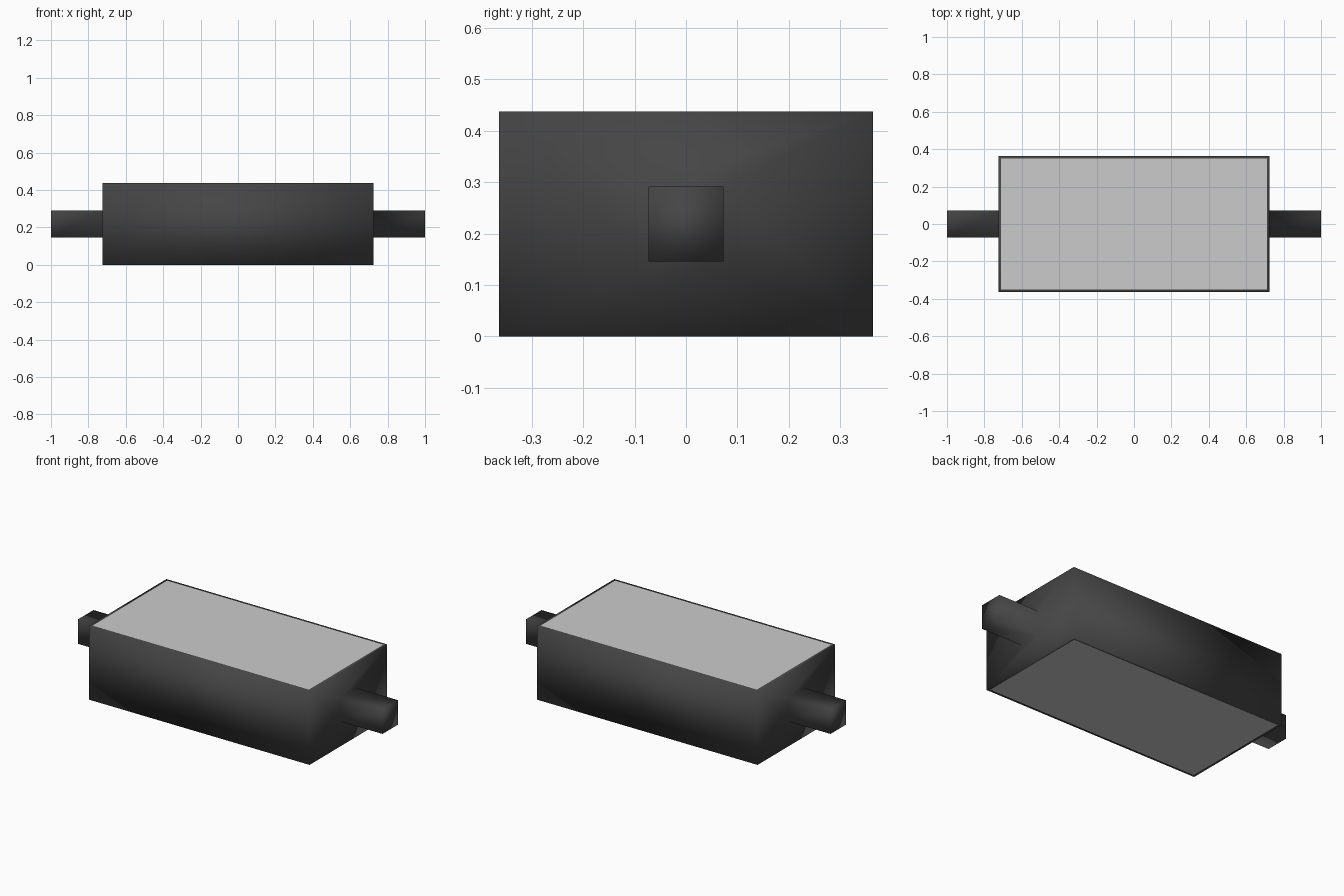
import bpy, bmesh
from mathutils import Vector

if "Cube" in bpy.data.objects:
    bpy.data.objects.remove(bpy.data.objects["Cube"])

HX, HY, HZ = 0.725, 0.364, 0.2185   # body half sizes
STUD = 0.0725                       # end stud half width
RIM = 0.015                         # dark border around the panels


def material(name, rgb):
    m = bpy.data.materials.new(name)
    m.diffuse_color = (*rgb, 1)
    m.use_nodes = True
    m.node_tree.nodes["Principled BSDF"].inputs["Base Color"].default_value = m.diffuse_color
    return m


def face_towards(bm, direction):
    """Outermost face looking along the direction."""
    d = Vector(direction)
    bm.normal_update()
    faces = [f for f in bm.faces if f.normal.dot(d) > 0.99]
    return max(faces, key=lambda f: f.calc_center_median().dot(d))


bm = bmesh.new()
bmesh.ops.create_cube(bm, size=2)
bmesh.ops.scale(bm, vec=(HX, HY, HZ), verts=bm.verts)
panels = []

# top and bottom panels inside a thin rim
for s in (1, -1):
    f = face_towards(bm, (0, 0, s))
    bmesh.ops.inset_region(bm, faces=[f], thickness=RIM, use_even_offset=True)
    panels.append(f)

# square studs drawn out of both end faces
for s in (1, -1):
    f = face_towards(bm, (s, 0, 0))
    f = bmesh.ops.inset_individual(bm, faces=[f], thickness=0.1) and f
    for v in f.verts:
        v.co.y = STUD if v.co.y > 0 else -STUD
        v.co.z = STUD if v.co.z > 0 else -STUD
    out = bmesh.ops.extrude_discrete_faces(bm, faces=[f])["faces"][0]
    for v in out.verts:
        v.co.x = s

# smooth dark shell, flat grey panels
for f in bm.faces:
    f.smooth = f not in panels
    f.material_index = 1 if f in panels else 0

bmesh.ops.translate(bm, verts=bm.verts, vec=(0, 0, HZ))
bmesh.ops.recalc_face_normals(bm, faces=bm.faces)
mesh = bpy.data.meshes.new("box_body")
bm.to_mesh(mesh)
bm.free()
mesh.materials.append(material("dark_shell", (0.06, 0.06, 0.06)))
mesh.materials.append(material("grey_panel", (0.8, 0.8, 0.8)))
body = bpy.data.objects.new("box_body", mesh)
bpy.context.collection.objects.link(body)
